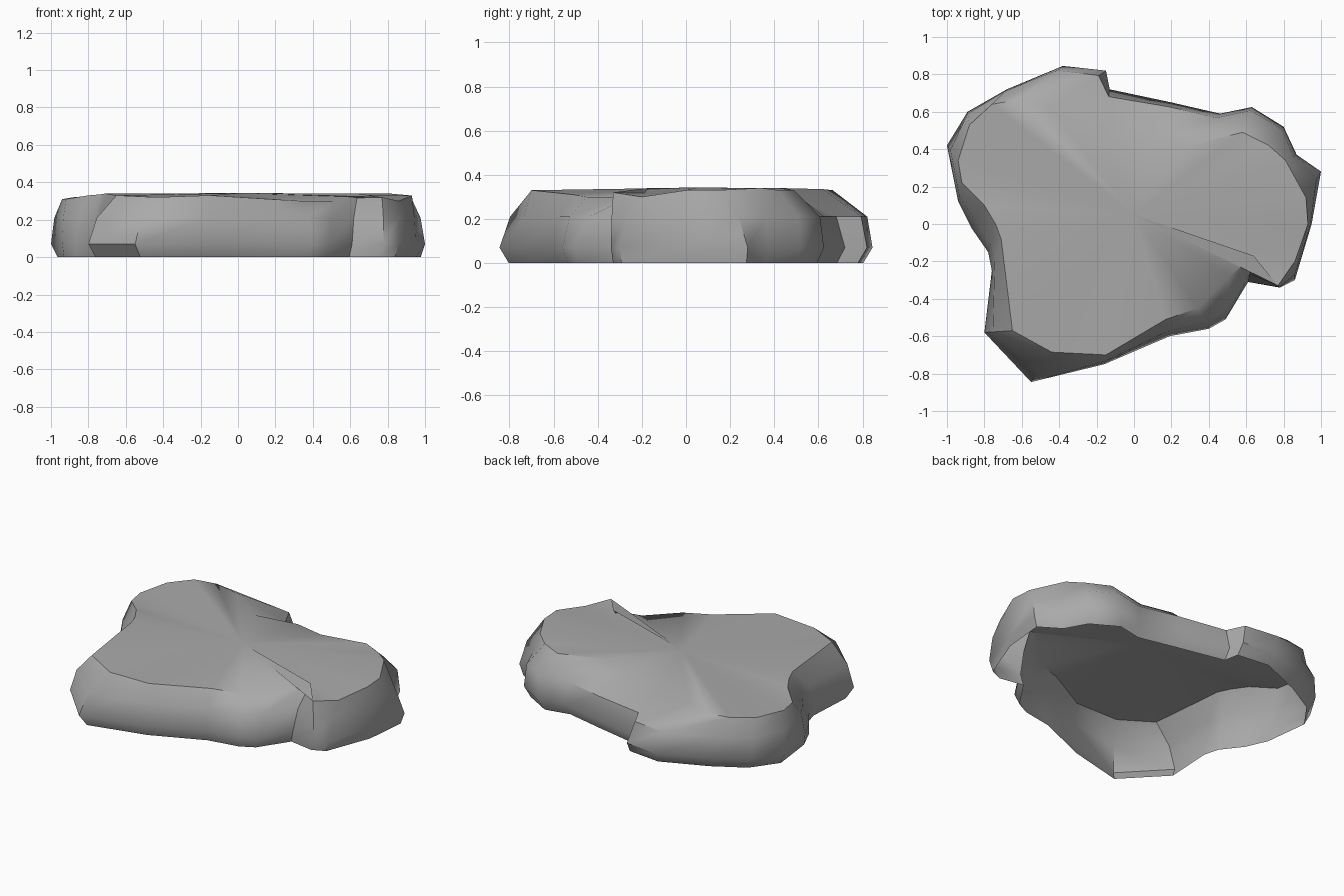
import bpy, bmesh, math
from mathutils import Vector

if "Cube" in bpy.data.objects:
    bpy.data.objects.remove(bpy.data.objects["Cube"])

# Columns around the rock, clockwise from the left: outer x, y, crest x, y, z
COLUMNS = [
    (-1.00, .42, -.94, .34, .31), (-.89, .60, -.88, .53, .32),
    (-.68, .72, -.76, .64, .33), (-.38, .845, -.62, .665, .33),
    (-.15, .82, -.45, .62, .335), (-.13, .72, -.17, .42, .34),
    (.20, .65, .10, .47, .335), (.46, .59, .30, .42, .34),
    (.63, .625, .58, .49, .33), (.80, .52, .72, .42, .33),
    (.87, .37, .81, .34, .34), (1.00, .28, .92, .14, .33),
    (.95, .00, .93, .00, .33), (.86, -.30, .86, -.20, .30),
    (.78, -.34, .77, -.33, .32), (.61, -.31, .64, -.17, .34),
    (.49, -.51, .51, -.28, .30), (.40, -.56, .34, -.45, .30),
    (.19, -.60, .17, -.51, .31), (-.16, -.75, -.15, -.70, .33),
    (-.55, -.845, -.44, -.685, .32), (-.80, -.58, -.65, -.57, .33),
    (-.76, -.25, -.71, -.08, .34), (-.78, -.15, -.74, .00, .335),
    (-.87, -.02, -.80, .10, .33), (-.94, .12, -.92, .22, .31),
]

bm = bmesh.new()
rings = [[], [], [], []]
for ox, oy, cx, cy, cz in COLUMNS:
    outer, crest = Vector((ox, oy)), Vector((cx, cy))
    # the back bulges high and then slopes gently, other walls lean evenly
    lean = 0.13 if oy > 0.5 else 0.3
    foot = outer * (1 - 0.05 * min(1, abs(oy) / 0.6))
    mid = outer.lerp(crest, lean)
    for ring, p, z in zip(rings, (foot, outer, mid, crest), (0, .07, .21, cz)):
        ring.append(bm.verts.new((p.x, p.y, z)))

# Side walls (the underside is open)
n = len(COLUMNS)
for low, high in zip(rings, rings[1:]):
    for i in range(n):
        j = (i + 1) % n
        bm.faces.new((low[j], low[i], high[i], high[j]))

# Gently domed top
centre = bm.verts.new((0, .05, .342))
for i in range(n):
    bm.faces.new((rings[3][(i + 1) % n], rings[3][i], centre))

bmesh.ops.recalc_face_normals(bm, faces=bm.faces)
if sum(f.normal.z for f in bm.faces if centre in f.verts) < 0:
    bmesh.ops.reverse_faces(bm, faces=bm.faces)
mesh = bpy.data.meshes.new("flat_rock")
bm.to_mesh(mesh)
bm.free()
rock = bpy.data.objects.new("flat_rock", mesh)
bpy.context.collection.objects.link(rock)

stone = bpy.data.materials.new("stone_grey")
stone.diffuse_color = (.40, .40, .40, 1)
stone.use_nodes = True
stone.node_tree.nodes["Principled BSDF"].inputs["Base Color"].default_value = stone.diffuse_color
mesh.materials.append(stone)

bpy.context.view_layer.objects.active = rock
rock.select_set(True)
bpy.ops.object.shade_smooth_by_angle(angle=math.radians(40))
